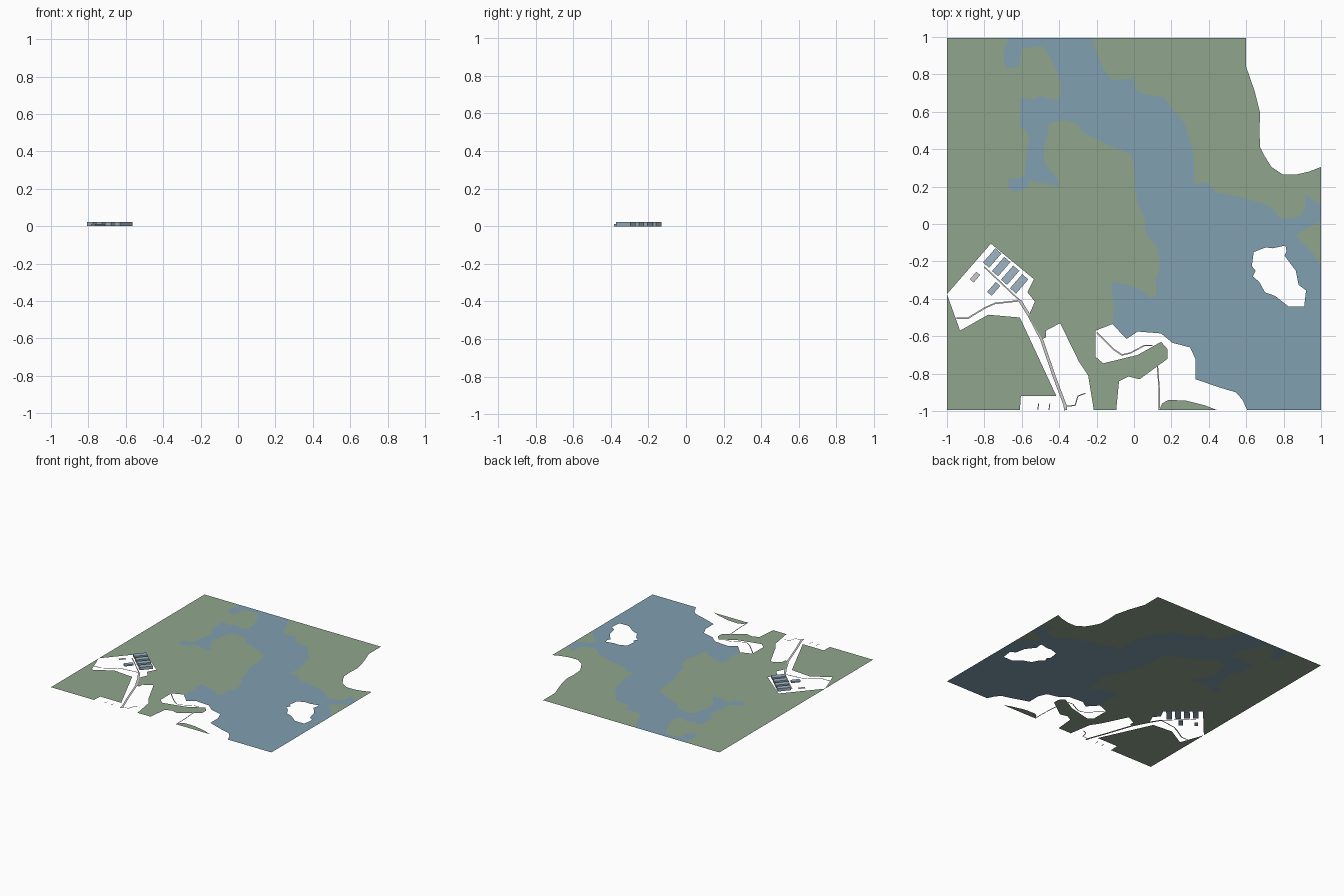
import bpy, bmesh, math
from mathutils import Vector
from mathutils.geometry import tessellate_polygon

if "Cube" in bpy.data.objects:
    bpy.data.objects.remove(bpy.data.objects["Cube"])

# All plan coordinates are in hundredths of a unit.
S = 0.01
N, B = 99.5, -99.5  # north and south map limits


def material(name, rgb):
    m = bpy.data.materials.new(name)
    m.diffuse_color = (*rgb, 1)
    m.use_nodes = True
    m.node_tree.nodes["Principled BSDF"].inputs["Base Color"].default_value = m.diffuse_color
    return m


GREEN = material("land_green", (0.28, 0.38, 0.27))
BLUE = material("water_blue", (0.22, 0.35, 0.44))
PALE = material("building_blue", (0.34, 0.46, 0.55))


def add_object(name, bm, mat=None):
    me = bpy.data.meshes.new(name)
    bm.to_mesh(me)
    bm.free()
    ob = bpy.data.objects.new(name, me)
    bpy.context.collection.objects.link(ob)
    if mat:
        me.materials.append(mat)
    return ob


def sheet(name, loops, mat=None):
    """Flat filled outline; loops after the first are holes."""
    loops = [[Vector((x * S, y * S, 0)) for x, y in lp] for lp in loops]
    bm = bmesh.new()
    vs = [bm.verts.new(p) for lp in loops for p in lp]
    for tri in tessellate_polygon(loops):
        f = bm.faces.new([vs[i] for i in tri])
        f.normal_update()
        if f.normal.z < 0:
            f.normal_flip()
    return add_object(name, bm, mat)


def ribbon(name, pts, width):
    """Flat road of constant width along a path."""
    pts = [Vector(p) * S for p in pts]
    bm = bmesh.new()
    rows = []
    for i, p in enumerate(pts):
        a = (p - pts[i - 1]).normalized() if i else None
        b = (pts[i + 1] - p).normalized() if i < len(pts) - 1 else None
        d = ((a or b) + (b or a)).normalized()
        k = width / 2 / max(0.5, d.dot(a or b))
        n = Vector((-d.y, d.x)) * k
        rows.append([bm.verts.new((*(p + n * s), 0)) for s in (1, -1)])
    for (l0, r0), (l1, r1) in zip(rows, rows[1:]):
        bm.faces.new((r0, r1, l1, l0))
    return add_object(name, bm)


def block(name, x, y, length, width, height, mat=None):
    """Building turned to the compound's angle; zero height gives a flat pad."""
    ang = math.radians(49)
    u = Vector((math.cos(ang), math.sin(ang), 0)) * length / 2
    v = Vector((-math.sin(ang), math.cos(ang), 0)) * width / 2
    c = Vector((x * S, y * S, 0))
    bm = bmesh.new()
    f = bm.faces.new([bm.verts.new(c + u * a + v * b)
                      for a, b in ((-1, -1), (1, -1), (1, 1), (-1, 1))])
    if height:
        top = bmesh.ops.extrude_face_region(bm, geom=[f])["geom"]
        bmesh.ops.translate(bm, vec=(0, 0, height),
                            verts=[g for g in top if isinstance(g, bmesh.types.BMVert)])
        bmesh.ops.recalc_face_normals(bm, faces=bm.faces)
    return add_object(name, bm, mat)


# Shared coastlines, north to south
west_inlets = [
    (-67, N), (-70, 91), (-69, 85), (-68, 83.5), (-62, 84), (-61, 87), (-60, 94),
    (-49, 95), (-46, 91), (-41.5, 82.5), (-39, 75), (-39, 69), (-41, 66.5),
    (-46, 67), (-50.5, 69), (-53, 66.5), (-61, 67.5), (-61, 52), (-57.5, 50),
    (-56, 45.5), (-57.5, 37.5), (-58.5, 26), (-62, 24.5), (-67, 24), (-67, 19),
    (-64, 17), (-57.5, 19), (-55.5, 23.5), (-49.5, 22), (-40, 20)]
west_headland = [
    (-41, 24.5), (-46, 30), (-48.5, 36), (-48, 41), (-46, 48), (-46, 52.5),
    (-43.5, 54.5), (-36.5, 55.5), (-30, 53.5), (-27.5, 49), (-13, 42), (-2, 37.5),
    (0, 32), (1, 17.5), (2, 10.5), (5.5, 3.5), (6.5, -5.5), (12.5, -12.5),
    (14, -20), (13.5, -24), (11.5, -29.5), (12, -38.5), (8.5, -39.5), (4.5, -35.5),
    (-4, -32.5), (-11.5, -31), (-12, -36), (-10.5, -42.5), (-11.5, -53.5)]
west_coast = west_inlets + west_headland
east_coast = [
    (-22.5, N), (-21, 94), (-18, 87), (-14.5, 80), (-10.5, 76.5), (0, 78), (1, 72),
    (5.5, 69.5), (16.5, 67.5), (21, 60.5), (27, 54), (29.5, 45.5), (32, 37.5),
    (32, 21.5), (39, 22), (44, 17), (56.5, 14.5), (68.5, 11), (74, 8.5), (77, 4),
    (81.5, 2.5), (89.5, 4.5), (92, 10.5), (91.5, 16), (95, 13.5), (100, 10)]
cape = [(100, 1.5), (91.5, -2.5), (86.5, -6.5), (90, -10), (95.5, -15.5), (100, -23)]
south_shore = [
    (-4, -61.5), (2, -57.5), (14.5, -58.5), (20.5, -63.5), (30, -66), (33, -72.5),
    (33, -83), (46, -87.5), (54.5, -90), (58, -94), (60.5, B)]

# Land edges around the open town areas
town_edge = [
    (-20.5, -57), (-20.5, -71), (-16.5, -74.5), (2, -70), (14.5, -63), (18, -67),
    (18, -72), (3, -83), (-3, -81.5), (-8, -84), (-9.5, B), (-21.5, B),
    (-24.5, -81), (-29.5, -73.5), (-39.5, -53), (-47, -57), (-47, -60.5),
    (-49, -61.5), (-56.5, -49.5), (-53, -41.5), (-57, -36.5), (-53.5, -29.5),
    (-76.5, -10.5), (-100, -37.5)]
east_edge = [
    (100, 30.5), (93.5, 28), (87, 26.5), (79.5, 26.5), (73.5, 30.5), (70, 36),
    (67.5, 41), (67, 50), (67.5, 59), (64.5, 71), (60, 84), (60, N)]
island_gap = [
    (64, -15), (70.5, -12.5), (74, -13), (81, -11.5), (81.5, -14.5), (80.5, -17),
    (86.5, -25), (88, -32.5), (92, -35.5), (91, -44), (82.5, -44), (75.5, -38.5),
    (70, -36.5), (67, -31), (63.5, -28), (65, -25), (63, -22.5)]

# Land and water sheets
sheet("west_land", [[(-100, N)] + west_coast + town_edge], GREEN)
sheet("east_land", [east_coast + east_edge], GREEN)
sheet("east_cape", [cape], GREEN)
sheet("southwest_land", [[(-100, -37.5), (-93, -57), (-78, -48.5), (-61, -50),
                          (-41.5, -92), (-60.5, -92), (-61, B), (-100, B)]], GREEN)
sheet("south_spit", [[(13.5, B), (15, -96), (18.5, -94), (28, -94.5), (38, -97),
                      (44.5, B)]], GREEN)
sheet("water", [west_coast + south_shore + [(100, B)] + cape[::-1] + east_coast[::-1],
                island_gap], BLUE)

# Roads
ribbon("compound_road", [(-80, -23), (-61, -41)], 0.007)
ribbon("main_road", [(-61, -41), (-56, -49), (-49.5, -61.5), (-42.5, -82),
                     (-37, -96.5), (-36.5, B)], 0.016)
ribbon("west_road", [(-95, -50.5), (-89, -50.5), (-80, -45), (-74.5, -42.5),
                     (-61, -41)], 0.008)
ribbon("south_lane", [(-37, -97.5), (-31.5, -97), (-30, -92), (-26, -90.5)], 0.006)
ribbon("shore_road", [(-20, -58), (-11, -67), (-6.5, -70), (-2, -69), (5.5, -65),
                      (10, -65)], 0.007)
ribbon("east_road", [(12.5, -75.5), (13.5, -88.5), (13.5, B)], 0.007)
for i, x in enumerate((-51, -45)):
    ribbon(f"side_lane_{i + 1}", [(x, -96), (x - 0.5, B)], 0.005)

# Buildings: a row of four halls, a low annex and a flat pad
for i in range(4):
    block(f"hall_{i + 1}", -75.8 + 4.8 * i, -18.2 - 4.6 * i, 0.1, 0.043, 0.023, PALE)
block("annex", -75, -34.7, 0.07, 0.032, 0.012, PALE)
block("pad", -85, -28.4, 0.053, 0.027, 0)
